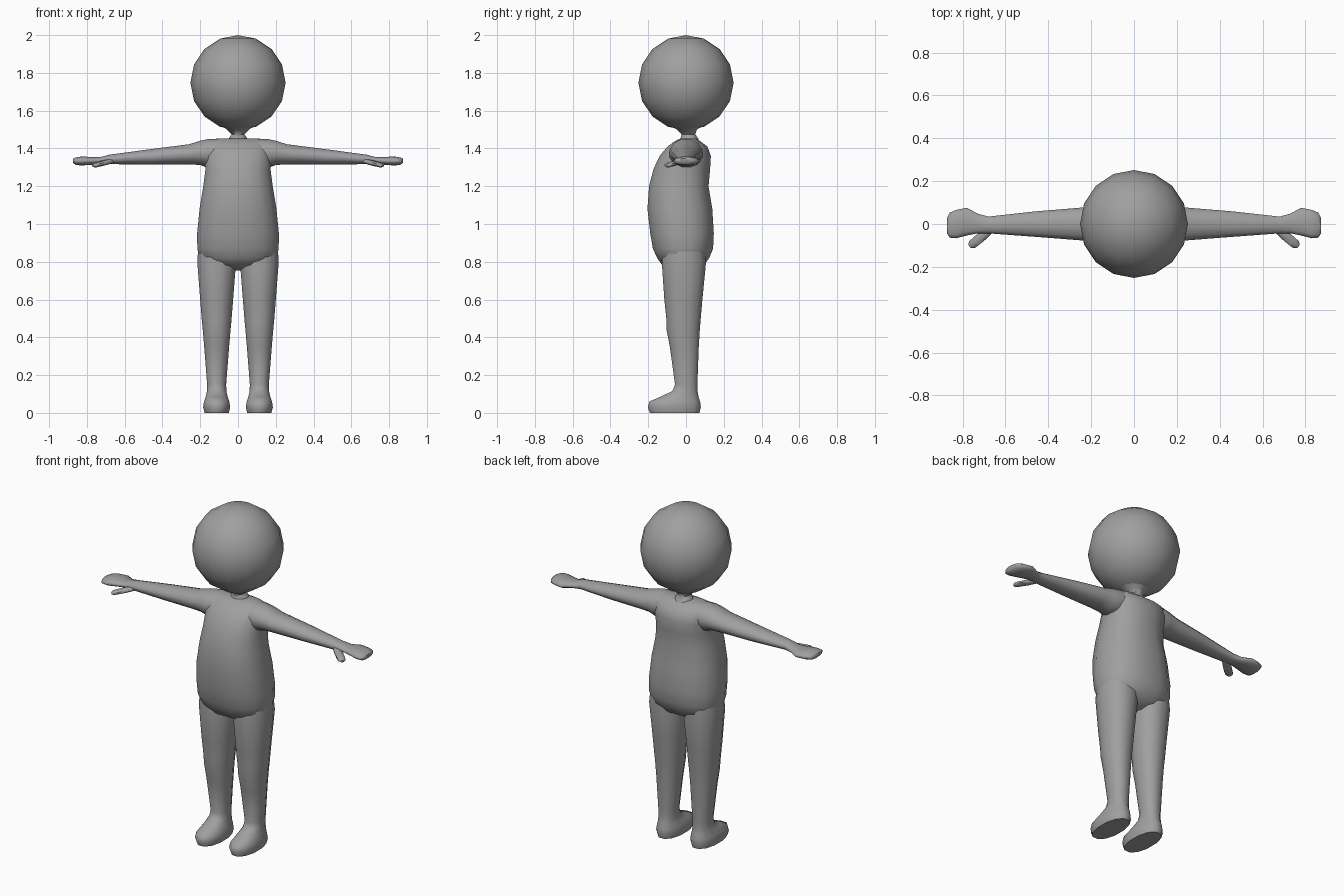
import bpy, bmesh, math
from mathutils import Vector, Matrix

if "Cube" in bpy.data.objects:
    bpy.data.objects.remove(bpy.data.objects["Cube"], do_unlink=True)

grey = bpy.data.materials.new("plain grey")
grey.use_nodes = True
color = (0.35, 0.35, 0.35, 1)
grey.diffuse_color = color
grey.node_tree.nodes["Principled BSDF"].inputs["Base Color"].default_value = color


def finish(name, bm):
    bmesh.ops.recalc_face_normals(bm, faces=bm.faces)
    mesh = bpy.data.meshes.new(name)
    bm.to_mesh(mesh)
    bm.free()
    mesh.materials.append(grey)
    obj = bpy.data.objects.new(name, mesh)
    bpy.context.collection.objects.link(obj)
    bpy.ops.object.select_all(action='DESELECT')
    bpy.context.view_layer.objects.active = obj
    obj.select_set(True)
    bpy.ops.object.shade_smooth_by_angle(angle=math.radians(60))
    return obj


def loft(name, rings, u, v, sides=12, power=1.0, matrix=None):
    """Skin rings of (centre, half width along u, half width along v)."""
    bm = bmesh.new()
    u, v = Vector(u), Vector(v)
    loops = []
    for centre, a, b in rings:
        loop = []
        for i in range(sides):
            t = 2 * math.pi * (i + 0.5) / sides
            c, s = math.cos(t), math.sin(t)
            c = math.copysign(abs(c) ** power, c)
            s = math.copysign(abs(s) ** power, s)
            loop.append(bm.verts.new(Vector(centre) + u * a * c + v * b * s))
        loops.append(loop)
    for low, high in zip(loops, loops[1:]):
        for i in range(sides):
            j = (i + 1) % sides
            bm.faces.new((low[i], low[j], high[j], high[i]))
    bm.faces.new(loops[0])
    bm.faces.new(loops[-1])
    if matrix:
        bm.transform(matrix)
    return finish(name, bm)


def upright(name, rows, x_of=lambda z: 0, **kw):
    """Rows of (height, half width, front y, back y)."""
    rings = [((x_of(z), (f + b) / 2, z), w, (b - f) / 2) for z, w, f, b in rows]
    return loft(name, rings, (1, 0, 0), (0, 1, 0), **kw)


def sideways(name, rows, **kw):
    """Rows of (x, front y, back y, bottom z, top z)."""
    rings = [((x, (f + b) / 2, (lo + hi) / 2), (b - f) / 2, (hi - lo) / 2)
             for x, f, b, lo, hi in rows]
    return loft(name, rings, (0, 1, 0), (0, 0, 1), **kw)


# Head
bm = bmesh.new()
bmesh.ops.create_uvsphere(bm, u_segments=16, v_segments=8, radius=0.252,
                          matrix=Matrix.Translation((0, 0, 1.748)))
finish("head", bm)

# Neck, flaring into head and shoulders
upright("neck", [(1.42, .07, -.05, .08), (1.455, .05, -.03, .065), (1.475, .035, -.025, .05),
                 (1.50, .06, -.05, .06), (1.54, .125, -.125, .125)])

# Torso with full belly and rounded seat
upright("torso", [(.755, .05, -.05, .04), (.785, .16, -.13, .10), (.82, .208, -.155, .125),
                  (.87, .219, -.178, .146), (.95, .22, -.192, .15), (1.08, .207, -.207, .142),
                  (1.20, .187, -.198, .122), (1.29, .175, -.175, .13), (1.36, .18, -.142, .134),
                  (1.41, .18, -.10, .115), (1.44, .165, -.058, .075), (1.453, .11, -.03, .05)],
        sides=16, power=0.85)

for side, sign in (("left", 1), ("right", -1)):
    mirror = Matrix.Diagonal((sign, 1, 1, 1))

    # Leg and foot in one skin
    upright(side + "_leg",
            [(0, .066, -.195, .075), (.03, .074, -.207, .083), (.06, .069, -.198, .079),
             (.085, .06, -.14, .07), (.115, .053, -.075, .063), (.15, .052, -.06, .062),
             (.35, .068, -.088, .07), (.44, .076, -.106, .076), (.49, .081, -.106, .08),
             (.60, .09, -.118, .09), (.80, .106, -.132, .11), (.88, .10, -.12, .10)],
            x_of=lambda z: .113, matrix=mirror, power=.9)

    # Arm and mitten hand
    sideways(side + "_arm",
             [(.08, -.08, .09, 1.33, 1.452), (.16, -.09, .09, 1.295, 1.452),
              (.20, -.084, .084, 1.31, 1.443), (.26, -.078, .078, 1.314, 1.424),
              (.46, -.062, .061, 1.313, 1.398), (.68, -.045, .036, 1.316, 1.368),
              (.73, -.045, .05, 1.318, 1.355), (.78, -.056, .078, 1.312, 1.356),
              (.83, -.069, .068, 1.309, 1.358), (.86, -.066, .055, 1.312, 1.353),
              (.873, -.045, .03, 1.324, 1.346)],
             matrix=mirror)

    # Thumb
    along = Vector((.75, -.62, -.2)).normalized()
    across = along.cross(Vector((0, 0, 1))).normalized()
    start = Vector((.67, -.025, 1.334))
    loft(side + "_thumb",
         [(start + along * d, w, h) for d, w, h in
          ((0, .02, .013), (.05, .024, .014), (.09, .024, .013),
           (.115, .022, .012), (.128, .011, .006))],
         across, along.cross(across), sides=8, matrix=mirror)
